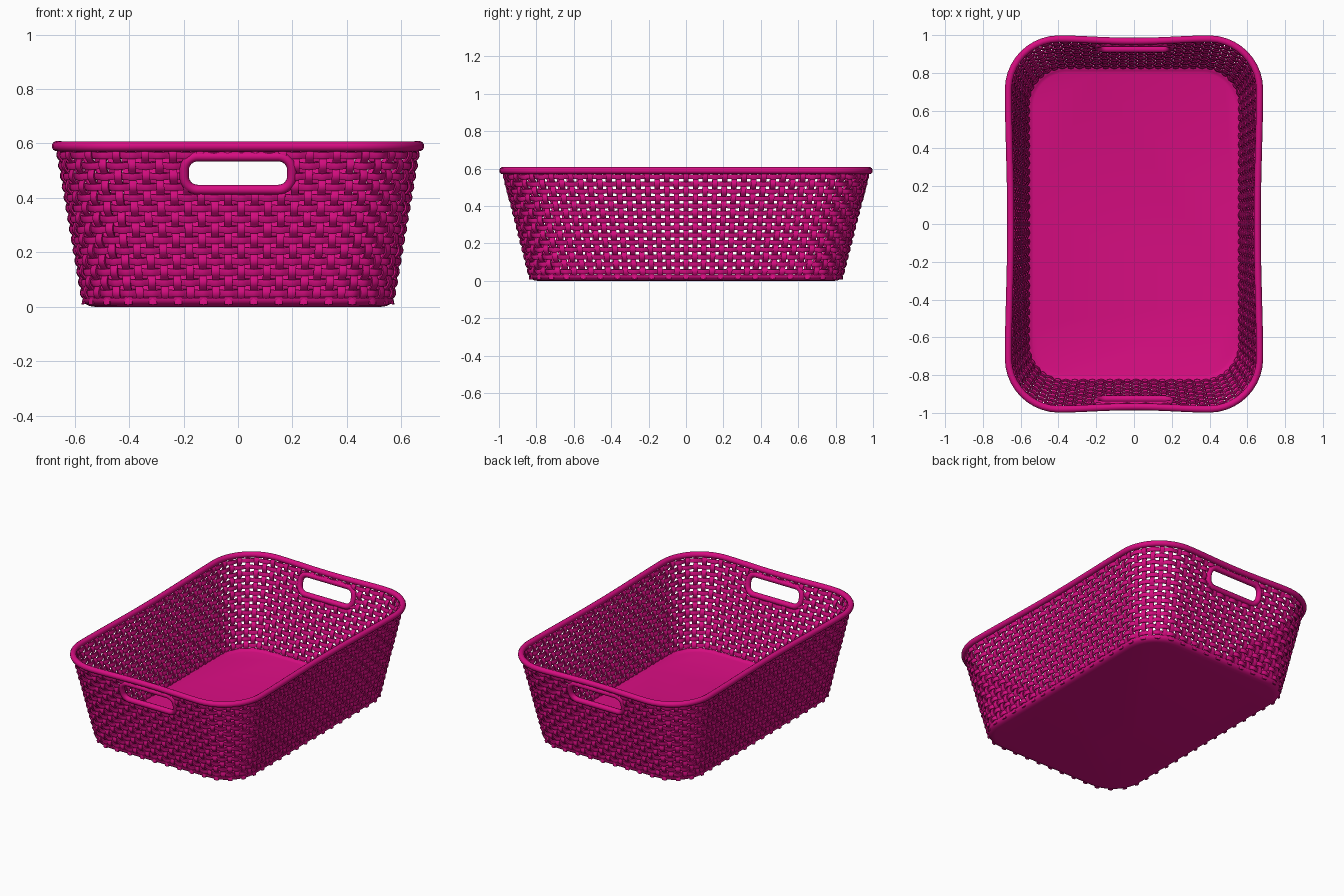
import bpy, bmesh, math
from mathutils import Vector

cube = bpy.data.objects.get("Cube")
if cube:
    bpy.data.objects.remove(cube, do_unlink=True)

pink = bpy.data.materials.new("magenta plastic")
pink.use_nodes = True
colour = (0.68, 0.004, 0.22, 1)
pink.diffuse_color = colour
pink.node_tree.nodes["Principled BSDF"].inputs["Base Color"].default_value = colour

STAKES, ROWS = 116, 14          # upright and level strands
ROW_START, ROW_STEP = 0.05, 0.039
WEAVE = 0.008                   # how far strands swing in and out
SIDE, ARC = 0.47, 0.73          # where the corner starts and ends in a quarter
HOLE_Z, HOLE_W, HOLE_H, HOLE_R = 0.491, 0.198, 0.061, 0.05


def size(z):
    """Half width, half depth and corner radius of the wall at a height."""
    k = (z - 0.02) / 0.55
    return 0.561 + 0.094 * k, 0.828 + 0.14 * k, 0.2 + 0.06 * k, k


def wall(u, z, grow=0.0):
    """Point on the wall, u running once around from the left side."""
    hx, hy, r, k = size(z)
    hx, hy, r = hx + grow, hy + grow, r + grow
    quarter = int(math.floor(u * 4)) % 4
    q = u * 4 - math.floor(u * 4)
    if quarter % 2:
        q = 1 - q
    dip = 0.012 * max(k, 0)      # gentle inward bow of each side
    if q < SIDE:
        f = q / SIDE
        x, y = hx - dip * (1 - f * f) ** 2, (hy - r) * f
    elif q < ARC:
        a = (q - SIDE) / (ARC - SIDE) * math.pi / 2
        x, y = hx - r + r * math.cos(a), hy - r + r * math.sin(a)
    else:
        f = (1 - q) / (1 - ARC)
        x, y = (hx - r) * f, hy - dip * (1 - f * f) ** 2
    sx = -1 if quarter in (1, 2) else 1
    sy = -1 if quarter in (2, 3) else 1
    return Vector((x * sx, y * sy, z))


def frame(u, z, shift=0.0):
    """Wall point moved outward, with its along, up and outward directions."""
    along = (wall(u + 0.0005, z) - wall(u - 0.0005, z)).normalized()
    up = (wall(u, z + 0.01) - wall(u, z - 0.01)).normalized()
    out = along.cross(up).normalized()
    return wall(u, z) + out * shift, along, up, out


def in_hole(p):
    """True inside the rounded handle opening."""
    dx = max(abs(p.x) - HOLE_W + HOLE_R, 0)
    dz = max(abs(p.z - HOLE_Z) - HOLE_H + HOLE_R, 0)
    return math.hypot(dx, dz) < HOLE_R


def skin(bm, loops, closed=False):
    """Join rings of points into a tube, capping open ends."""
    rings = [[bm.verts.new(p) for p in loop] for loop in loops]
    n = len(rings[0])
    for i in range(len(rings) if closed else len(rings) - 1):
        a, b = rings[i], rings[(i + 1) % len(rings)]
        for j in range(n):
            bm.faces.new((a[j], a[(j + 1) % n], b[(j + 1) % n], b[j]))
    if not closed:
        bm.faces.new(rings[0][::-1])
        bm.faces.new(rings[-1])


def section(c, wide, thick, w, t, sides):
    angles = [2 * math.pi * (j + 0.5) / sides for j in range(sides)]
    return [c + wide * (w * math.cos(a)) + thick * (t * math.sin(a)) for a in angles]


def strand(bm, frames, w, t, closed):
    """Flat strand, cut wherever it crosses a handle opening."""
    run, cut = [], False
    if closed:                   # start each level strand at the opening if it has one
        first = next((i for i, f in enumerate(frames) if in_hole(f[0])), None)
        if first is not None:
            frames = frames[first:] + frames[:first]
    for c, wide, thick in frames:
        if in_hole(c):
            cut = True
            if len(run) > 1:
                skin(bm, run)
            run = []
        else:
            run.append(section(c, wide, thick, w, t, 6))
    if len(run) > 1:
        skin(bm, run, closed and not cut)


def finish(name, bm):
    bmesh.ops.recalc_face_normals(bm, faces=bm.faces[:])
    mesh = bpy.data.meshes.new(name)
    bm.to_mesh(mesh)
    bm.free()
    mesh.materials.append(pink)
    obj = bpy.data.objects.new(name, mesh)
    bpy.context.collection.objects.link(obj)
    bpy.ops.object.select_all(action='DESELECT')
    obj.select_set(True)
    bpy.context.view_layer.objects.active = obj
    bpy.ops.object.shade_smooth_by_angle(angle=math.radians(50))


def stake_u(v):
    """Place upright strands, staggering the two ends by half a gap."""
    u = v / STAKES
    return u + 0.25 / STAKES * math.sin(2 * math.pi * u) ** 2


# Level woven strands
bm = bmesh.new()
for row in range(ROWS):
    z = ROW_START + row * ROW_STEP
    frames = []
    for i in range(STAKES * 4):
        v = i / 4
        swing = WEAVE * math.cos(math.pi * (v + row))
        c, along, up, out = frame(stake_u(v), z, swing)
        frames.append((c, up, out))
    strand(bm, frames, 0.0145, 0.007, True)
finish("level_strands", bm)

# Upright woven strands
bm = bmesh.new()
for stake in range(STAKES):
    frames = []
    for i in range(-4, ROWS * 4 - 1):
        row = i / 4
        swing = -WEAVE * math.cos(math.pi * (row + stake))
        c, along, up, out = frame(stake_u(stake), ROW_START + row * ROW_STEP, swing)
        frames.append((c, along, out))
    strand(bm, frames, 0.0165, 0.007, False)
finish("upright_strands", bm)

# Rolled rim
bm = bmesh.new()
loops = []
for i in range(160):
    c, along, up, out = frame(i / 160, 0.591, 0.007)
    flat = Vector((out.x, out.y, 0)).normalized()
    loops.append(section(c, flat, Vector((0, 0, 1)), 0.019, 0.019, 12))
skin(bm, loops, True)
finish("rim", bm)

# Base tray with rounded lower edge and a flat floor
bm = bmesh.new()
profile = [(-0.03, 0), (-0.012, 0.003), (0.002, 0.011), (0.008, 0.022),
           (0.006, 0.032), (-0.008, 0.034), (-0.016, 0.026), (-0.03, 0.022)]
skin(bm, [[wall(i / 160, z, grow) for i in range(160)] for grow, z in profile])
finish("base", bm)


# Handle frames at the front and back
def handle_path():
    pts = []
    for cx, cz, start in ((1, 1, 0), (-1, 1, 1), (-1, -1, 2), (1, -1, 3)):
        for s in range(9):
            a = (start + s / 8) * math.pi / 2
            pts.append((cx * (HOLE_W - HOLE_R) + HOLE_R * math.cos(a),
                        HOLE_Z + cz * (HOLE_H - HOLE_R) + HOLE_R * math.sin(a)))
        if start % 2 == 0:       # extra points along the straight bars
            x, z = pts[-1]
            pts += [(x * (1 - 2 * s / 8), z) for s in range(1, 8)] if abs(cx) and start in (1, 3) else []
    return pts


for name, sign in (("back_handle", 1), ("front_handle", -1)):
    bm = bmesh.new()
    path = []
    for x, z in handle_path():
        hx, hy, r, k = size(z)
        q = 1 - (1 - ARC) * abs(x) / (hx - r)
        p = wall(q / 4, z)
        path.append(Vector((x, p.y * sign, z)))
    out = Vector((0, sign, -0.25)).normalized()
    loops = []
    for i, p in enumerate(path):
        ahead = (path[(i + 1) % len(path)] - path[i - 1]).normalized()
        loops.append(section(p, ahead.cross(out).normalized(), out, 0.018, 0.019, 10))
    skin(bm, loops, True)
    finish(name, bm)
